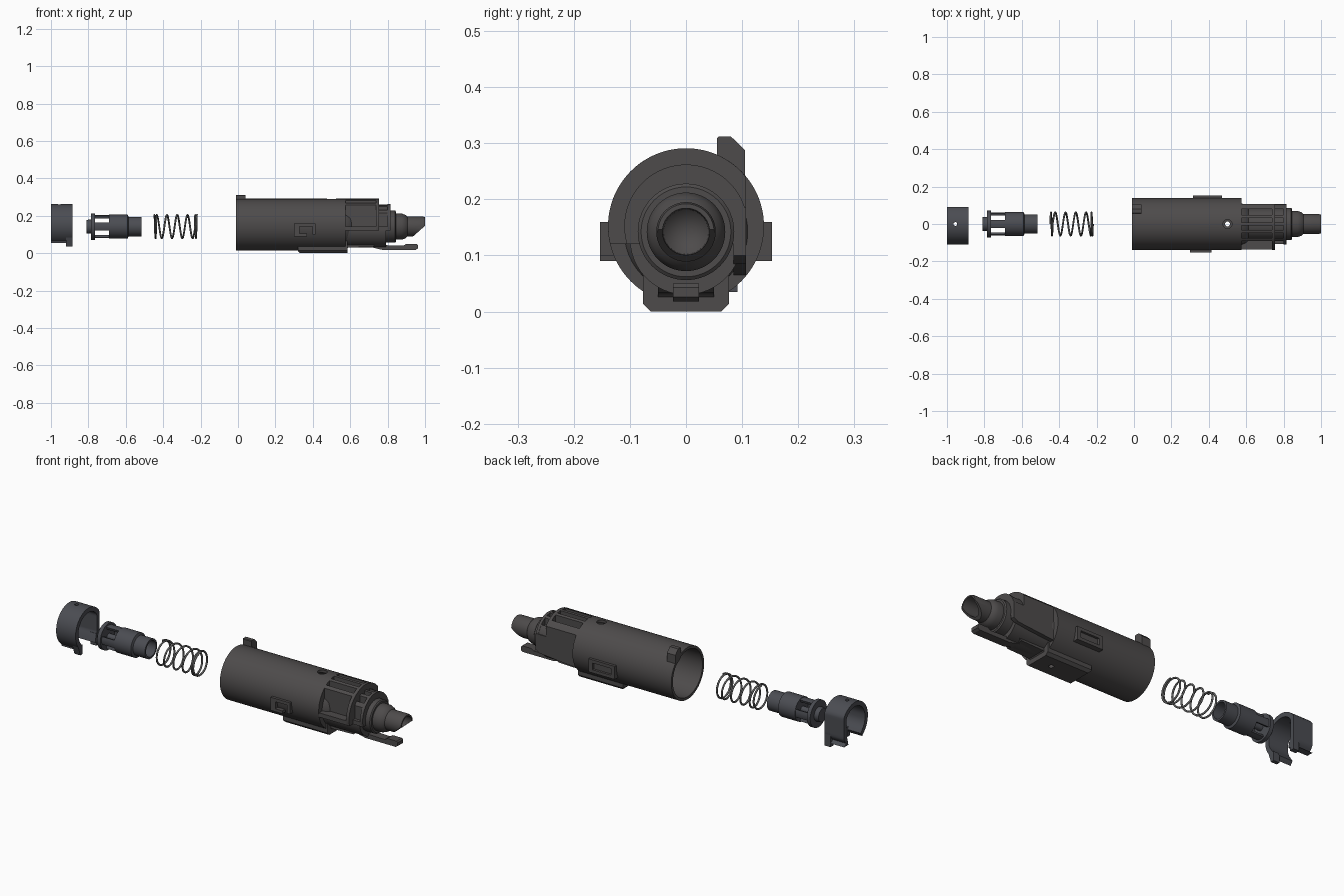
import bpy, bmesh, math
from mathutils import Vector, Matrix

if "Cube" in bpy.data.objects:
    bpy.data.objects.remove(bpy.data.objects["Cube"])

ZB, ZN = 0.152, 0.142          # axis heights of body and of inner parts
R = 0.139


def material(name, col):
    m = bpy.data.materials.new(name)
    m.diffuse_color = (*col, 1)
    m.use_nodes = True
    m.node_tree.nodes["Principled BSDF"].inputs["Base Color"].default_value = m.diffuse_color
    return m


BODY = material("dark_plastic", (0.075, 0.07, 0.07))
PART = material("blue_grey", (0.07, 0.073, 0.085))
STEEL = material("steel", (0.12, 0.12, 0.12))


def finish(bm, name, mat):
    bmesh.ops.remove_doubles(bm, verts=bm.verts, dist=1e-5)
    bmesh.ops.recalc_face_normals(bm, faces=bm.faces)
    me = bpy.data.meshes.new(name)
    bm.to_mesh(me)
    bm.free()
    ob = bpy.data.objects.new(name, me)
    bpy.context.collection.objects.link(ob)
    me.materials.append(mat)
    return ob


def prism(name, pts, axis, a, b, mat=BODY):
    """Extrude a 2D outline: axis 'x' takes (y,z), axis 'y' takes (x,z)."""
    bm = bmesh.new()
    at = (lambda p, t: (t, *p)) if axis == 'x' else (lambda p, t: (p[0], t, p[1]))
    f = bm.faces.new([bm.verts.new(at(p, a)) for p in pts])
    ext = bmesh.ops.extrude_face_region(bm, geom=[f])['geom']
    d = Vector((b - a, 0, 0)) if axis == 'x' else Vector((0, b - a, 0))
    bmesh.ops.translate(bm, vec=d, verts=[v for v in ext if isinstance(v, bmesh.types.BMVert)])
    return finish(bm, name, mat)


def box(name, x0, x1, y0, y1, z0, z1, mat=BODY):
    return prism(name, [(x0, z0), (x1, z0), (x1, z1), (x0, z1)], 'y', y0, y1, mat)


def lathe(name, prof, zc, mat=BODY, seg=64):
    """Revolve a closed (x, radius) outline about the x axis."""
    bm = bmesh.new()
    vs = [bm.verts.new((x, 0, zc + r)) for x, r in prof]
    es = [bm.edges.new((vs[i], vs[(i + 1) % len(vs)])) for i in range(len(vs))]
    bmesh.ops.spin(bm, geom=vs + es, cent=(0, 0, zc), axis=(1, 0, 0),
                   angle=2 * math.pi, steps=seg, use_merge=True)
    return finish(bm, name, mat)


def pin(x, r, z0, z1):
    bm = bmesh.new()
    bmesh.ops.create_cone(bm, cap_ends=True, segments=24, radius1=r, radius2=r, depth=z1 - z0,
                          matrix=Matrix.Translation((x, 0, (z0 + z1) / 2)))
    return finish(bm, "cutter", BODY)


def cut(ob, cutter):
    m = ob.modifiers.new("cut", 'BOOLEAN')
    m.operation, m.solver, m.object = 'DIFFERENCE', 'EXACT', cutter
    bpy.context.view_layer.objects.active = ob
    bpy.ops.object.modifier_apply(modifier=m.name)
    bpy.data.objects.remove(cutter)


def arc(r, a0, a1, zc=ZB, ymax=9, n=40):
    out = []
    for i in range(n + 1):
        t = math.radians(a0 + (a1 - a0) * i / n)
        out.append((min(r * math.cos(t), ymax), zc + r * math.sin(t)))
    return out


# Main tube, open at the rear, with a tapered front end
tube = lathe("main_tube", [(-0.01, R), (0.575, R), (0.575, 0.07), (0.555, 0.07),
                           (0.555, 0.125), (-0.01, 0.125)], ZB, seg=96)
cut(tube, pin(0.5, 0.024, -0.1, 0.4))

# Catch on the rear top edge
prism("rear_catch", [(0.055, 0.26), (0.105, 0.225), (0.105, 0.288), (0.08, 0.312),
                     (0.058, 0.312), (0.055, 0.309)], 'x', -0.01, 0.04)

# Bottom rail, hollowed to follow the bore
rail = prism("bottom_rail", [(-0.077, 0.075), (-0.077, 0.014), (-0.063, 0), (0.063, 0),
                             (0.077, 0.014), (0.077, 0.075)], 'x', 0.32, 0.585)
cut(rail, lathe("cutter", [(0, 0), (0.56, 0), (0.56, 0.13), (0, 0.13)], ZB))
cut(rail, pin(0.5, 0.013, -0.1, 0.1))
cut(rail, prism("cutter", [(0.31, -0.01), (0.34, -0.01), (0.31, 0.02)], 'y', -0.1, 0.1))

# Lower arm that runs forward under the nozzle
prism("arm_base", [(0.57, 0.012), (0.59, 0.03), (0.72, 0.034), (0.74, 0.05), (0.57, 0.075)],
      'y', -0.05, 0.05)
prism("arm_tongue", [(0.6, 0.035), (0.70, 0.035), (0.77, 0.018), (0.95, 0.018), (0.962, 0.026),
                     (0.962, 0.043), (0.955, 0.05), (0.90, 0.05), (0.885, 0.04), (0.80, 0.042),
                     (0.72, 0.073), (0.6, 0.073)], 'y', -0.023, 0.023)

# Side lugs: open hook on the front, closed frame on the back
prism("front_hook", [(0.30, 0.09), (0.37, 0.09), (0.37, 0.105), (0.328, 0.105), (0.328, 0.143),
                     (0.397, 0.143), (0.397, 0.1), (0.415, 0.1), (0.415, 0.16), (0.30, 0.16)],
      'y', -0.153, -0.12)
frame = box("back_frame", 0.315, 0.47, 0.12, 0.153, 0.09, 0.16)
cut(frame, box("cutter", 0.338, 0.447, 0.141, 0.2, 0.107, 0.143))

# Front housing: half-round flanges, floor, flat side wall and top ribs
W = 0.107
prism("middle_flange", arc(R, -13, 193, ymax=W), 'x', 0.738, 0.755)
prism("front_flange", arc(0.11, -16, 196, ymax=W), 'x', 0.80, 0.815)
box("housing_floor", 0.57, 0.755, -0.135, W, 0.12, 0.143)
box("floor_step", 0.75, 0.815, -0.107, W, 0.12, 0.143)
prism("side_wall", [(0.57, 0.065), (0.79, 0.085), (0.815, 0.1), (0.815, 0.185), (0.755, 0.185),
                    (0.755, 0.24), (0.57, 0.24)], 'y', 0.085, W)
for i, (a, b) in enumerate([(-0.09, -0.075), (-0.048, -0.033), (-0.008, 0.008),
                            (0.033, 0.048), (0.08, W)]):
    top = [b + (a - b) * k / 4 for k in range(5)]
    for tag, x0, x1, r in (("long", 0.57, 0.74, R), ("short", 0.75, 0.805, 0.109)):
        if max(abs(a), abs(b)) < r:
            prism(f"{tag}_rib_{i}", [(a, 0.14), (b, 0.14)] +
                  [(y, ZB + math.sqrt(r * r - y * y)) for y in top], 'x', x0, x1)

# Underside of the housing tapering into the barrel
prism("lower_barrel", arc(0.1, 180, 360, zc=0.13), 'x', 0.57, 0.79)
lathe("taper_ring", [(0.57, 0.075), (0.57, 0.112), (0.60, 0.1), (0.62, 0.075)], ZN)

# Nozzle with slanted tip
nozzle = lathe("nozzle", [(0.55, 0), (0.55, 0.086), (0.84, 0.086), (0.845, 0.08), (0.845, 0.07),
                          (0.875, 0.07), (0.895, 0.063), (0.905, 0.053), (0.99, 0.053),
                          (1.0, 0.05), (1.0, 0.042), (0.88, 0.04), (0.84, 0)], ZN)
cut(nozzle, prism("cutter", [(0.925, 0.08), (1.002, 0.148), (1.1, 0.148), (1.1, 0.02),
                             (0.925, 0.02)], 'y', -0.1, 0.1))

# Spring with closed ends
cu = bpy.data.curves.new("spring", 'CURVE')
cu.dimensions, cu.bevel_depth, cu.bevel_resolution = '3D', 0.005, 2
cu.use_fill_caps = True
sp = cu.splines.new('POLY')
turns, n = 6.0, 6 * 32
sp.points.add(n)
for i in range(n + 1):
    t = turns * i / n
    x = -0.447 + 0.012 * min(t, 1) + 0.055 * min(max(t - 1, 0), 3.7) + 0.009 * max(t - 4.7, 0)
    a = 2 * math.pi * t
    sp.points[i].co = (x, 0.062 * math.sin(a), ZN + 0.062 * math.cos(a), 1)
cu.materials.append(STEEL)
bpy.context.collection.objects.link(bpy.data.objects.new("spring", cu))

# Floating valve: stub, flange, caged section and hollow front
lathe("valve_head", [(-0.81, 0), (-0.81, 0.036), (-0.785, 0.038), (-0.785, 0.071),
                     (-0.765, 0.071), (-0.765, 0)], ZN, PART)
lathe("valve_body", [(-0.69, 0), (-0.69, 0.064), (-0.59, 0.064), (-0.585, 0.052), (-0.515, 0.052),
                     (-0.515, 0.042), (-0.62, 0.042), (-0.62, 0)], ZN, PART)
for i in range(4):
    c = i * 90
    prism(f"valve_bar_{i}", arc(0.061, c - 20, c + 20, ZN, n=6) + arc(0.047, c + 20, c - 20, ZN, n=6),
          'x', -0.77, -0.68, PART)
lathe("valve_stem", [(-0.77, 0), (-0.77, 0.016), (-0.68, 0.016), (-0.68, 0)], ZN, PART, 24)

# End cap: ring open at the bottom with one flat side and a foot
inner = [(max(min(y, 0.07), -0.085), z) for y, z in arc(0.086, 235, -55)]
cap = prism("end_cap", arc(0.11, -50, 233, ymax=0.092) + [(-0.066, 0.055), (-0.052, 0.075)] +
            inner[2:-2] + [(0.055, 0.055), (0.092, 0.055)], 'x', -1.0, -0.885, PART)
cut(cap, pin(-0.955, 0.01, 0.2, 0.3))
prism("cap_foot", [(-0.09, 0.095), (-0.07, 0.035), (-0.05, 0.035), (-0.052, 0.085)],
      'x', -0.92, -0.885, PART)
prism("cap_foot_back", [(0.092, 0.1), (0.092, 0.035), (0.066, 0.035), (0.066, 0.1)],
      'x', -0.92, -0.885, PART)

# Smooth round faces, keep hard edges
bpy.ops.object.select_all(action='DESELECT')
for ob in bpy.context.collection.objects:
    if ob.type == 'MESH':
        ob.select_set(True)
        bpy.context.view_layer.objects.active = ob
bpy.ops.object.shade_smooth_by_angle(angle=math.radians(30))
